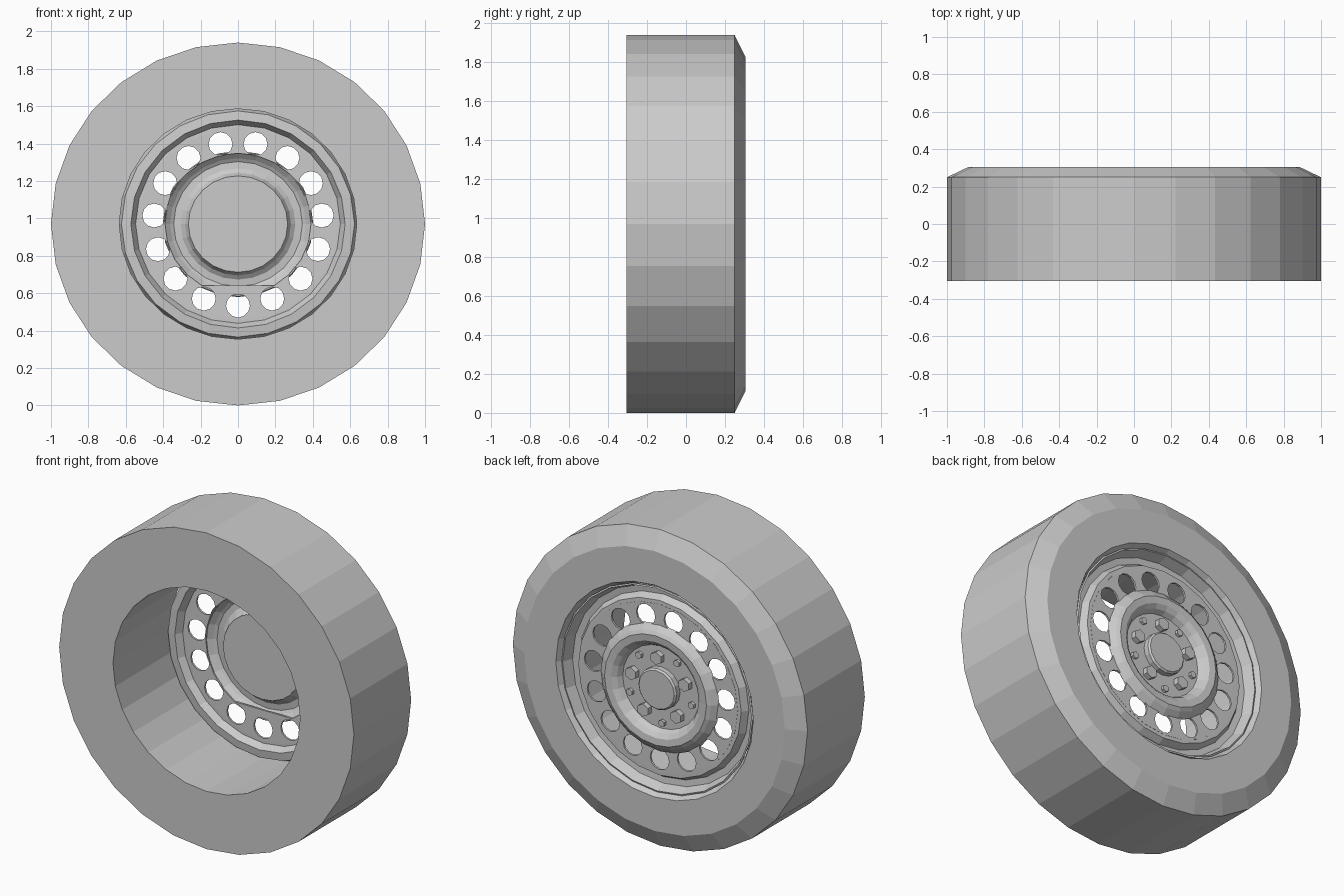
import bpy
import bmesh
from math import sin, cos, pi, radians

if "Cube" in bpy.data.objects:
    bpy.data.objects.remove(bpy.data.objects["Cube"])

AXLE = 0.97      # axle height
SQUASH = 0.97    # wheel is slightly flattened vertically

grey = bpy.data.materials.new("light_grey")
grey.use_nodes = True
grey.diffuse_color = (0.6, 0.6, 0.6, 1)
grey.node_tree.nodes["Principled BSDF"].inputs["Base Color"].default_value = (0.6, 0.6, 0.6, 1)


def at(r, angle, y):
    """Point at a radius and angle (from the top) around the axle."""
    return (r * sin(angle), y, AXLE + SQUASH * r * cos(angle))


def finish(name, bm, thickness=0):
    bmesh.ops.recalc_face_normals(bm, faces=bm.faces)
    mesh = bpy.data.meshes.new(name)
    bm.to_mesh(mesh)
    bm.free()
    mesh.materials.append(grey)
    obj = bpy.data.objects.new(name, mesh)
    bpy.context.collection.objects.link(obj)
    if thickness:
        mod = obj.modifiers.new("thickness", "SOLIDIFY")
        mod.thickness = thickness
        mod.offset = 0
    return obj


def lathe(name, profile, sides, closed=False, thickness=0):
    """Revolve (radius, y) points around the axle."""
    bm = bmesh.new()
    rings = [[bm.verts.new(at(r, 2 * pi * i / sides, y)) for i in range(sides)]
             for r, y in profile]
    pairs = list(zip(rings, rings[1:]))
    if closed:
        pairs.append((rings[-1], rings[0]))
    for a, b in pairs:
        for i in range(sides):
            j = (i + 1) % sides
            bm.faces.new((a[i], a[j], b[j], b[i]))
    return finish(name, bm, thickness)


def stud(name, radius, y0, y1, sides, offset=0, angle=0, bevel=0.0):
    """Short prism along the axle direction, with a chamfered outer rim."""
    bm = bmesh.new()
    cx, _, cz = at(offset, angle, 0)
    rings = []
    for r, y in ((radius, y0), (radius, y1 - bevel), (radius - bevel, y1)):
        rings.append([bm.verts.new((cx + r * sin(2 * pi * i / sides), y,
                                    cz + SQUASH * r * cos(2 * pi * i / sides)))
                      for i in range(sides)])
    for a, b in zip(rings, rings[1:]):
        for i in range(sides):
            j = (i + 1) % sides
            bm.faces.new((a[i], a[j], b[j], b[i]))
    bm.faces.new(rings[0])
    bm.faces.new(rings[-1])
    return finish(name, bm)


def perforated_plate(name, inner, outer, y, sides, holes, hole_at, hole_r):
    """Flat ring with a circle of round holes."""
    bm = bmesh.new()

    def loop(points):
        vs = [bm.verts.new(p) for p in points]
        for a, b in zip(vs, vs[1:] + vs[:1]):
            bm.edges.new((a, b))

    for r in (inner, outer):
        loop([at(r, 2 * pi * i / sides, y) for i in range(sides)])
    for h in range(holes):
        cx, _, cz = at(hole_at, pi + 2 * pi * h / holes, y)
        loop([(cx + hole_r * sin(2 * pi * i / 12), y, cz + hole_r * cos(2 * pi * i / 12))
              for i in range(12)])
    bmesh.ops.triangle_fill(bm, edges=bm.edges[:], use_beauty=True, normal=(0, 1, 0))
    return finish(name, bm, 0.012)


# Tyre: flat inner side, chamfered outer shoulder
lathe("tyre", [(0.635, -0.305), (1, -0.305), (1, 0.25), (0.885, 0.305),
               (0.67, 0.305), (0.64, 0.25)], 28, closed=True)

# Rim: outer gutter, perforated disc, raised ring round the hub
lathe("rim_gutter", [(0.645, 0.28), (0.62, 0.215), (0.575, 0.21), (0.55, 0.25),
                     (0.525, 0.25)], 24, thickness=0.01)
perforated_plate("rim_disc", 0.39, 0.53, 0.25, 24, 15, 0.45, 0.064)
lathe("rim_raised_ring", [(0.40, 0.248), (0.365, 0.28), (0.345, 0.292), (0.305, 0.288),
                          (0.28, 0.27), (0.262, 0.238)], 24, thickness=0.008)

# Hub plate and centre cap
stud("hub_plate", 0.264, 0.232, 0.242, 24)
stud("hub_cap", 0.13, 0.24, 0.285, 16, bevel=0.01)

# Alternating large nuts and small bolts
for k in range(5):
    turn = radians(4 + 72 * k)
    stud(f"wheel_nut_{k + 1}", 0.04, 0.24, 0.275, 6, 0.19, turn)
    stud(f"small_bolt_{k + 1}", 0.022, 0.24, 0.26, 6, 0.22, turn + radians(36))
